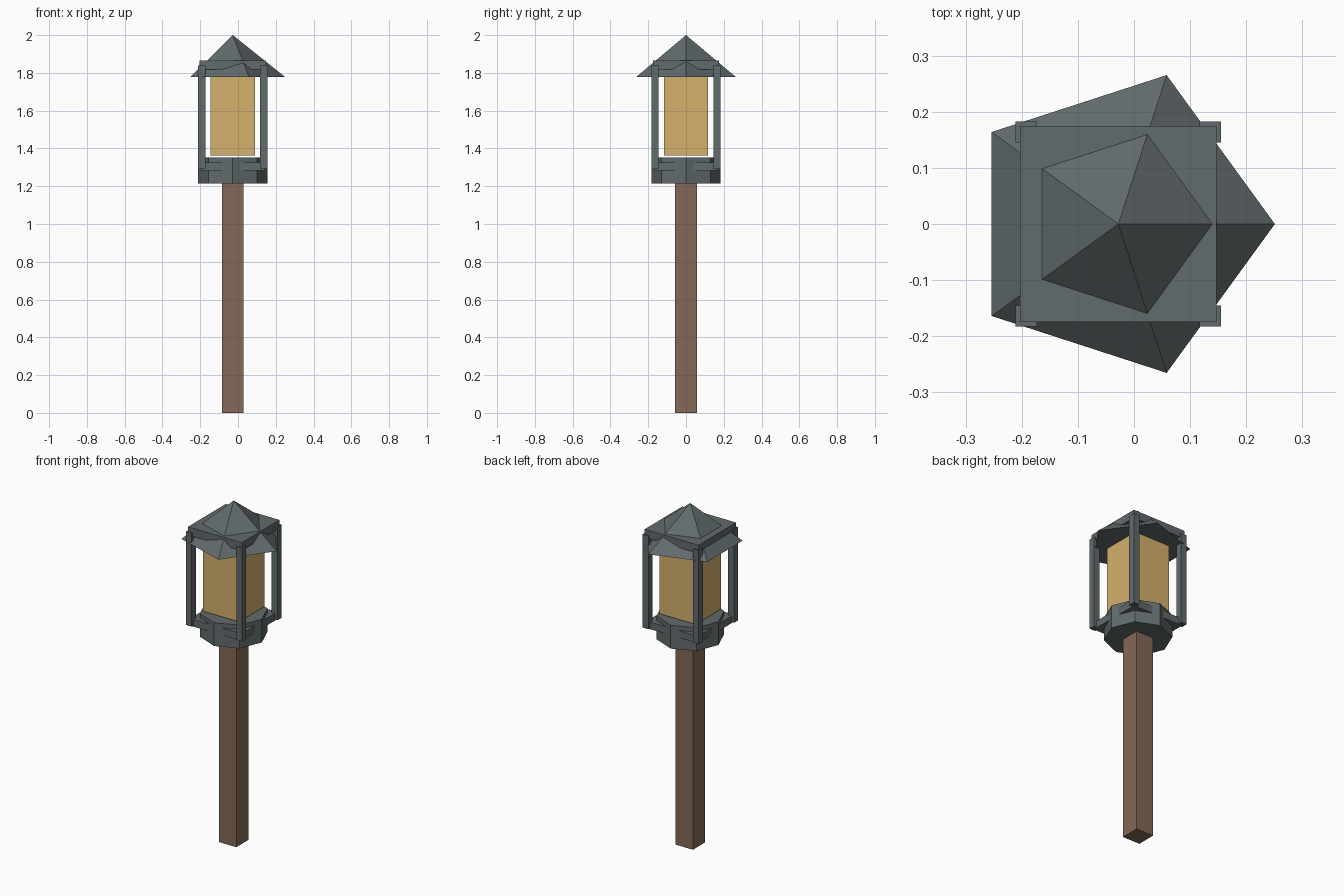
import bpy, math

if "Cube" in bpy.data.objects:
    bpy.data.objects.remove(bpy.data.objects["Cube"])

CX = -0.028  # vertical axis of the lamp


def material(name, rgb):
    m = bpy.data.materials.new(name)
    m.diffuse_color = (*rgb, 1)
    m.use_nodes = True
    m.node_tree.nodes["Principled BSDF"].inputs["Base Color"].default_value = m.diffuse_color
    return m


iron = material("dark_iron", (0.12, 0.145, 0.15))
wood = material("wood", (0.23, 0.14, 0.095))
glow = material("warm_glass", (0.66, 0.44, 0.15))


def finish(name, mat):
    o = bpy.context.object
    o.name = name
    o.data.materials.append(mat)
    return o


def box(name, dx, dy, half, z0, z1, mat):
    bpy.ops.mesh.primitive_cube_add(size=1, location=(CX + dx, dy, (z0 + z1) / 2))
    o = finish(name, mat)
    o.scale = (2 * half, 2 * half, z1 - z0)
    bpy.ops.object.transform_apply(location=False, rotation=False, scale=True)


def rotate_vertices_to_x(o, sides, radius):
    # place ring vertices so that the first one points along +x
    for v in o.data.vertices:
        r = math.hypot(v.co.x, v.co.y)
        if r > 1e-4:
            step = 2 * math.pi / sides
            a = math.atan2(v.co.y, v.co.x) - math.pi / 2
            a = round(a / step) * step
            v.co.x, v.co.y = radius * math.cos(a), radius * math.sin(a)


# wooden pole
box("pole", 0, 0, 0.057, 0, 1.23, wood)

# octagonal lantern base
bpy.ops.mesh.primitive_cylinder_add(vertices=8, radius=0.183, depth=0.137,
                                    location=(CX, 0, 1.2835))
rotate_vertices_to_x(finish("lantern_base", iron), 8, 0.183)

# square frames below and above the glass
box("lower_frame", 0, 0, 0.167, 1.284, 1.326, iron)
box("upper_frame", 0, 0, 0.175, 1.818, 1.866, iron)

# corner bars
for i, sx in enumerate((-1, 1)):
    for j, sy in enumerate((-1, 1)):
        box(f"corner_bar_{2 * i + j + 1}", sx * 0.164, sy * 0.164, 0.019,
            1.29, 1.838, iron)

# glowing glass
box("glass", 0, 0, 0.117, 1.363, 1.79, glow)

# five-sided roof
bpy.ops.mesh.primitive_cone_add(vertices=5, radius1=0.279, radius2=0, depth=0.223,
                                location=(CX, 0, 2 - 0.1115))
rotate_vertices_to_x(finish("roof", iron), 5, 0.279)
